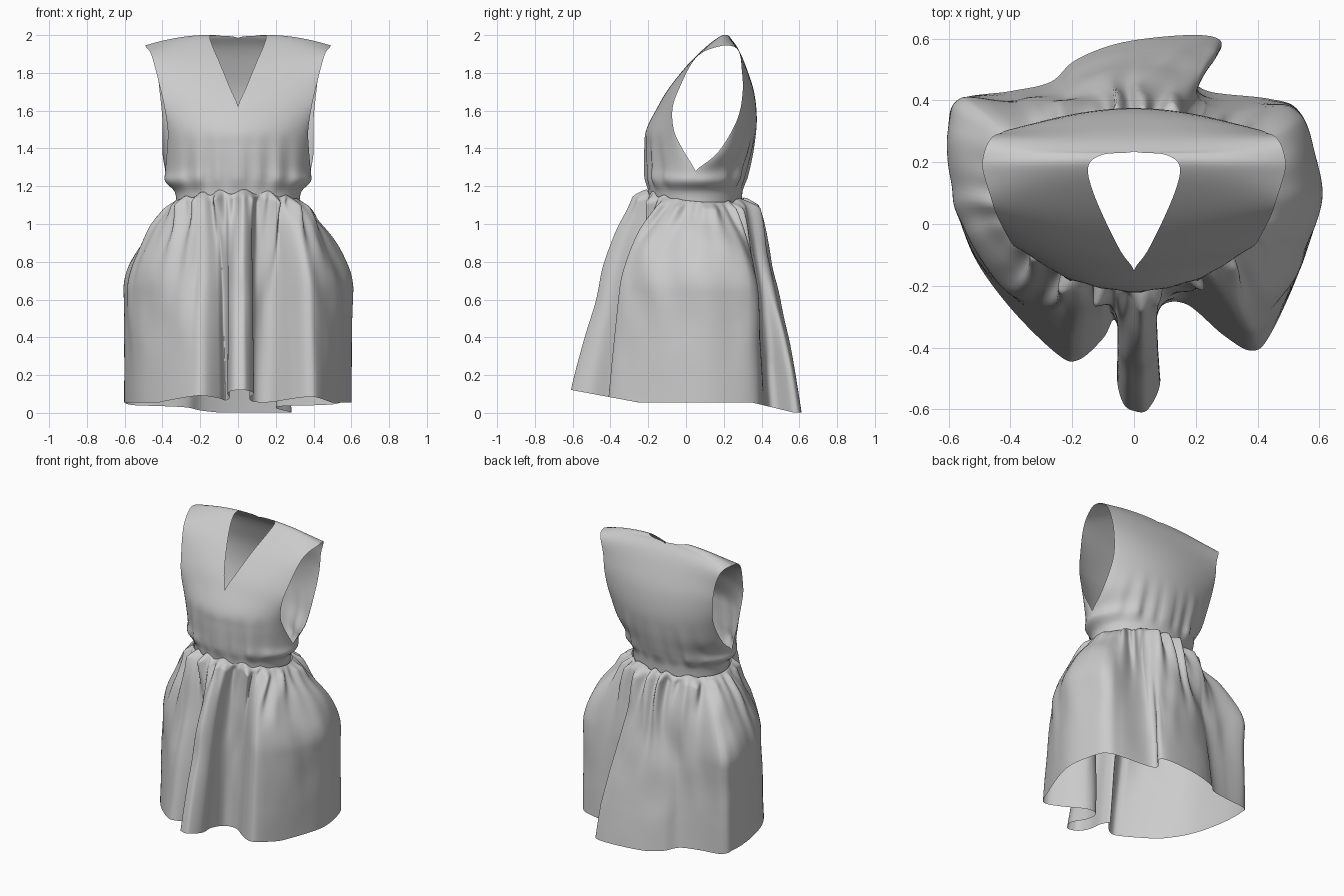
import bpy, math
from mathutils import Vector, noise

if "Cube" in bpy.data.objects:
    bpy.data.objects.remove(bpy.data.objects["Cube"])


def spline(pts, n, closed=False):
    """Catmull-Rom through tuples of any length, n samples per span."""
    out, m = [], len(pts)
    for i in range(m if closed else m - 1):
        if closed:
            a, b, c, d = (pts[(i + k) % m] for k in (-1, 0, 1, 2))
        else:
            a, b, c, d = (pts[min(max(i + k, 0), m - 1)] for k in (-1, 0, 1, 2))
        for j in range(n):
            t = j / n
            out.append([0.5 * (2 * q + (r - p) * t + (2 * p - 5 * q + 4 * r - s) * t * t
                               + (3 * q - p - 3 * r + s) * t ** 3)
                        for p, q, r, s in zip(a, b, c, d)])
    if not closed:
        out.append(list(pts[-1]))
    return out


def grid_object(name, rows, wrap=False):
    w = len(rows[0])
    verts = [v for r in rows for v in r]
    faces = []
    for i in range(len(rows) - 1):
        for j in range(w if wrap else w - 1):
            k = (j + 1) % w
            faces.append((i * w + j, i * w + k, (i + 1) * w + k, (i + 1) * w + j))
    me = bpy.data.meshes.new(name)
    me.from_pydata(verts, [], faces)
    me.shade_smooth()
    ob = bpy.data.objects.new(name, me)
    bpy.context.collection.objects.link(ob)
    return ob


def clamp(v):
    return max(0.0, min(1.0, v))


# Bodice: each row runs from centre/neckline (x, y, z) to side/armhole (x, y, z), then roundness
front = [(0, -.195, 1.11, .325, .05, 1.10, .5), (0, -.20, 1.18, .335, .05, 1.17, .5),
         (0, -.21, 1.24, .385, .05, 1.225, .5), (0, -.215, 1.31, .385, .05, 1.28, .55),
         (0, -.217, 1.41, .375, -.02, 1.4, .65), (0, -.21, 1.5, .372, -.065, 1.5, .8),
         (0, -.15, 1.62, .39, -.07, 1.62, .9), (.042, -.09, 1.72, .415, -.03, 1.73, .9),
         (.095, .015, 1.85, .445, .03, 1.85, .9), (.138, .12, 1.95, .465, .09, 1.91, .9),
         (.147, .19, 1.998, .49, .175, 1.94, .9)]
back = [(0, .295, 1.11, .325, .05, 1.10, .5), (0, .30, 1.18, .335, .05, 1.17, .5),
        (0, .315, 1.24, .385, .05, 1.225, .5), (0, .335, 1.31, .385, .05, 1.28, .5),
        (0, .36, 1.42, .40, .17, 1.38, .6), (0, .375, 1.55, .40, .27, 1.55, .8),
        (0, .36, 1.7, .415, .30, 1.7, .9), (0, .315, 1.84, .43, .295, 1.82, .9),
        (0, .275, 1.93, .455, .285, 1.9, .9), (0, .235, 1.985, .475, .26, 1.935, .9),
        (.10, .225, 1.997, .488, .22, 1.945, .9)]
# one continuous sheet: up the front, over the shoulder, down the back
rows = []
for i, (xi, yi, zi, xo, yo, zo, e) in enumerate(spline(front + back[::-1], 5)):
    side = -1 if i < 5 * len(front) else 1
    line = []
    for j in range(29):
        u = math.sin(j / 28 * math.pi / 2)
        f = 1 - max(0.0, 1 - u * u) ** e
        x, y, z = xi + (xo - xi) * u, yi + (yo - yi) * f, zi + (zo - zi) * u * u
        # soft gathers rising from the waist
        amp = .009 * clamp((z - 1.17) / .07) * clamp((1.5 - z) / .25) * (1 - u ** 6)
        y += side * amp * (math.sin(x * 62 + 1) + .6 * math.sin(x * 37))
        line.append((x, y, z))
    rows.append(line)
bodice = grid_object("bodice", rows)
mir = bodice.modifiers.new("mirror", 'MIRROR')
mir.merge_threshold = .001
weld = bodice.modifiers.new("weld", 'WELD')
weld.merge_threshold = .001

# Skirt: irregular folded hem outline, gathered up to an oval waist
hem = [(0, -.605), (.045, -.6), (.085, -.51), (.06, -.38), (.085, -.27), (.17, -.26), (.29, -.36),
       (.38, -.41), (.44, -.36), (.54, -.14), (.6, .07), (.58, .25), (.53, .37), (.44, .405),
       (.24, .43), (.205, .48), (.28, .565), (.26, .605), (.14, .61), (-.05, .585), (-.19, .53),
       (-.27, .46), (-.4, .43), (-.56, .405), (-.6, .33), (-.59, .14), (-.53, -.08), (-.41, -.26),
       (-.25, -.42), (-.18, -.44), (-.1, -.37), (-.065, -.31), (-.045, -.38), (-.055, -.5), (-.035, -.58)]
outline = spline(hem, 12, True)
N = len(outline)
arc = [0.0]
for i in range(N):
    arc.append(arc[-1] + math.dist(outline[i], outline[(i + 1) % N]))
# softened outline, used higher up where the back folds open out
soft = [[sum(outline[(i + k) % N][a] for k in range(-24, 25)) / 49 for a in (0, 1)] for i in range(N)]
ROWS = 64
rows = []
for r in range(ROWS + 1):
    t = (r / ROWS) ** 1.5
    row = []
    for i, (ox, oy) in enumerate(outline):
        # waist angle: halfway between arc fraction and true direction
        base = 2 * math.pi * arc[i] / arc[-1]
        d = (math.atan2(ox, .05 - oy) - base + math.pi) % (2 * math.pi) - math.pi
        th = base + .5 * d
        wx, wy = .335 * math.sin(th), .05 - .255 * math.cos(th)
        mix = clamp((.8 - t) / .6) * clamp((oy - .38) / .06) * clamp((.5 - abs(ox)) / .15)
        hx, hy = ox + (soft[i][0] - ox) * mix, oy + (soft[i][1] - oy) * mix
        side = clamp((abs(hx) - .25) / .3)
        power = .54 if hy > 0 else .63
        flare = (1 - side) * t ** power + side * (1 - (1 - min(t / .44, 1)) ** 1.75)
        x, y = wx + (hx - wx) * flare, wy + (hy - wy) * flare
        # gathers: fine near the waist, broader ones lower down
        ph = 2.5 * noise.noise(Vector((math.sin(th) * 2, math.cos(th) * 2, t * 2)))
        grow = clamp(t / .035)
        g = grow * (1 - .55 * side) * (.016 * math.exp(-t * 7) * math.sin(34 * th + ph)
                                       + .034 * math.exp(-t * 3.2) * (1 - t) * math.sin(15 * th + 2 * ph))
        g += .016 * grow * math.exp(-t * 12)
        g += .024 * grow * (1 - t) * noise.noise(Vector((x * 7, y * 7, t * 4)))
        x += g * math.sin(th)
        y -= g * math.cos(th)
        c = math.cos(th)
        top = 1.12 + .022 * c + .03 * c * c + .012 * math.sin(17 * th + ph) * (1 - side)
        bottom = .055 + .065 * clamp((-oy - .25) / .35) - .053 * clamp((oy - .35) / .22)
        row.append((x, y, top + (bottom - top) * t))
    rows.append(row)
skirt = grid_object("gathered_skirt", rows, wrap=True)
